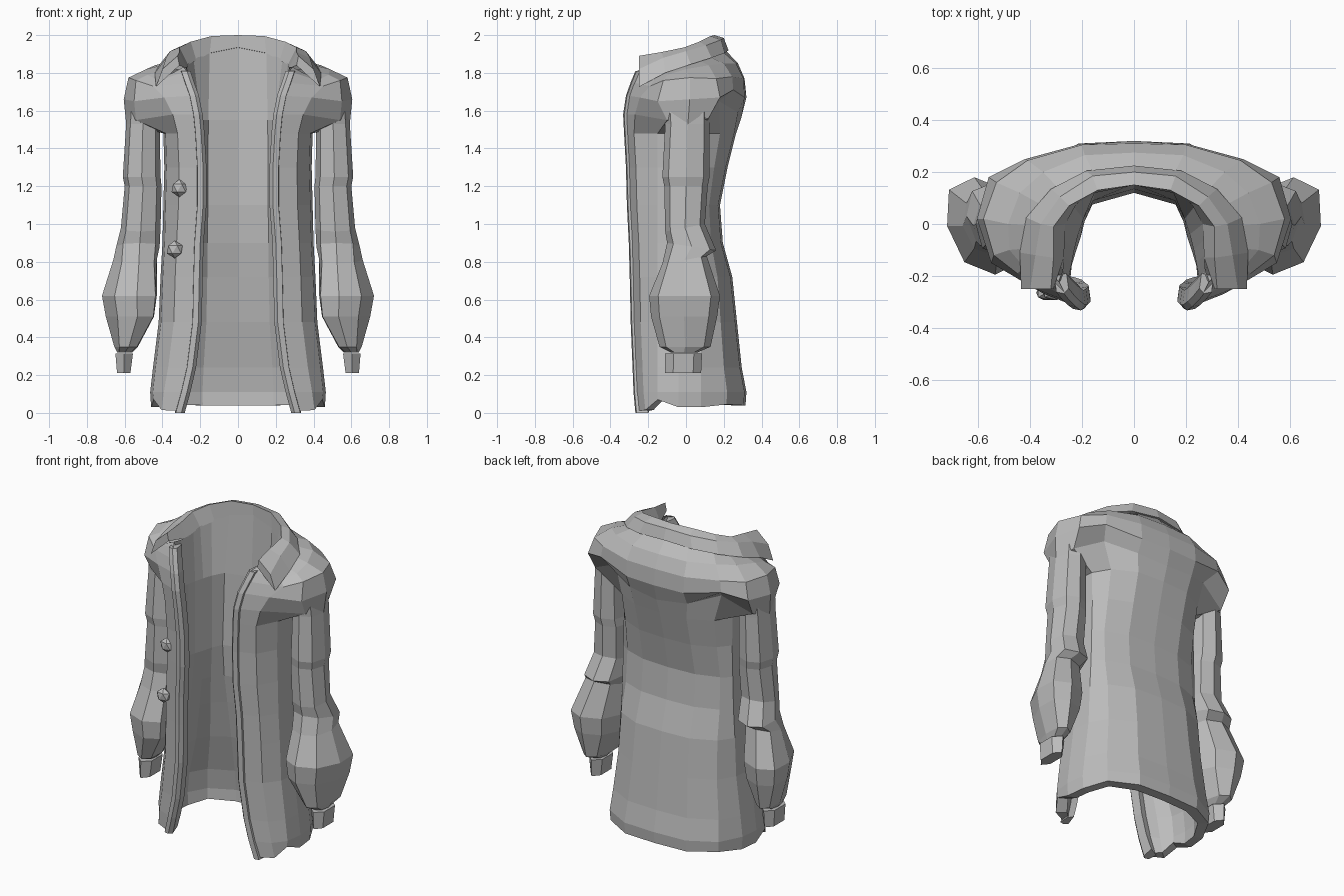
import bpy, bmesh, math

cloth = bpy.data.materials.new("grey_cloth")
cloth.diffuse_color = (0.5, 0.5, 0.5, 1)


def finish(name, bm, mirror=True):
    """Turn a bmesh into a flat-shaded object, mirrored across x."""
    me = bpy.data.meshes.new(name)
    bm.to_mesh(me)
    bm.free()
    me.materials.append(cloth)
    ob = bpy.data.objects.new(name, me)
    bpy.context.collection.objects.link(ob)
    if mirror:
        m = ob.modifiers.new("mirror", 'MIRROR')
        m.merge_threshold = 0.002
    return ob


def loft(name, rings, closed=True, caps=(True, True)):
    """Skin a list of equal-length point rows."""
    bm = bmesh.new()
    vs = [[bm.verts.new(p) for p in ring] for ring in rings]
    n = len(rings[0])
    for a, b in zip(vs, vs[1:]):
        for i in range(n if closed else n - 1):
            j = (i + 1) % n
            bm.faces.new((a[i], b[i], b[j], a[j]))
    if closed:
        if caps[0]:
            bm.faces.new(vs[0])
        if caps[1]:
            bm.faces.new(vs[-1][::-1])
        bmesh.ops.recalc_face_normals(bm, faces=bm.faces)
    return finish(name, bm)


# Coat body: z, back depth, side width, front edge x, front depth
levels = [
    (0.03, 0.315, 0.46, 0.29, -0.26),
    (0.11, 0.32, 0.465, 0.26, -0.27),
    (0.24, 0.295, 0.45, 0.23, -0.275),
    (0.48, 0.27, 0.42, 0.20, -0.285),
    (0.72, 0.245, 0.41, 0.195, -0.29),
    (0.90, 0.195, 0.40, 0.19, -0.295),
    (1.10, 0.18, 0.395, 0.175, -0.305),
    (1.30, 0.22, 0.39, 0.175, -0.31),
    (1.48, 0.265, 0.395, 0.185, -0.32),
]
hem_drop = [0.01, 0.01, 0.015, 0.0, 0.0, 0.04, -0.015, -0.02]
rows = []
for k, (z, back, side, edge, front) in enumerate(levels):
    row = [(0, back), (side * 0.46, back - 0.01), (side * 0.82, back * 0.68),
           (side * 0.97, 0.08), (side, -0.04), (side * 0.97, -0.15),
           ((side + edge) / 2 + 0.03, front + 0.045), (edge + 0.01, front)]
    rows.append([(x, y, z + (hem_drop[i] if k == 0 else 0))
                 for i, (x, y) in enumerate(row)])

# Shoulder yoke continues the body up to the neckline
rows += [
    [(0, .295, 1.57), (.2, .275, 1.59), (.37, .175, 1.65), (.55, .12, 1.56),
     (.592, .01, 1.53), (.54, -.10, 1.55), (.345, -.27, 1.58), (.205, -.325, 1.58)],
    [(0, .32, 1.67), (.2, .31, 1.67), (.42, .25, 1.71), (.56, .18, 1.67),
     (.605, .02, 1.66), (.55, -.15, 1.65), (.39, -.245, 1.67), (.225, -.31, 1.68)],
    [(0, .31, 1.77), (.2, .305, 1.77), (.41, .245, 1.78), (.53, .16, 1.77),
     (.58, .02, 1.775), (.54, -.12, 1.76), (.45, -.19, 1.73), (.25, -.285, 1.75)],
    [(0, .275, 1.85), (.19, .265, 1.85), (.35, .20, 1.85), (.44, .12, 1.84),
     (.485, .0, 1.82), (.48, -.10, 1.79), (.42, -.17, 1.76), (.27, -.26, 1.81)],
    [(0, .20, 1.93), (.15, .185, 1.92), (.27, .115, 1.89), (.33, .06, 1.87),
     (.36, -.01, 1.85), (.37, -.09, 1.82), (.36, -.17, 1.79), (.29, -.22, 1.83)],
]
loft("coat_body", rows, closed=False)

# Lining: close inner wall at the waist, following the skirt lower down
lining = [
    [(0, .155, 1.945), (.15, .125, 1.915), (.235, .07, 1.87), (.265, 0, 1.85),
     (.27, -.06, 1.84), (.27, -.12, 1.83), (.275, -.18, 1.83), (.29, -.22, 1.83)],
    [(0, .135, 1.55), (.157, .09, 1.55), (.195, .02, 1.55), (.215, -.04, 1.55),
     (.23, -.10, 1.55), (.24, -.15, 1.55), (.25, -.2, 1.55), (.22, -.26, 1.55)]]
waist = [(0, .12), (.16, .075), (.19, .01), (.205, -.05), (.225, -.11),
         (.24, -.16), (.245, -.21)]
for k in range(6, -1, -1):
    z, back, side, edge, front = levels[k]
    t = min(1, max(0, (1.1 - z) / .86))
    ring_pts = []
    for (wx, wy), (ox, oy, oz) in zip(waist, rows[k]):
        ix, iy = ox * .88, oy * .8
        ring_pts.append((wx + (ix - wx) * t, wy + (iy - wy) * t,
                         oz if k == 0 else z))
    ring_pts.append((edge + .02, front + .05, rows[k][-1][2]))
    lining.append(ring_pts)
lining.append(rows[0])
loft("lining", lining, closed=False)

# Flat trim wrapped round each front opening
trim = []
for k, row in enumerate(rows[:-1]):
    x, y, z = row[-1]
    z = 0.0 if k == 0 else z
    trim.append([(x - .01, y + .07, z + (.02 if k == 0 else 0)),
                 (x - .018, y + .012, z), (x, y - .008, z),
                 (x + .03, y - .002, z), (x + .035, y + .06, z)])
loft("front_trim", trim)

# Folded collar ending in a pointed lapel
collar = [
    [(0, .15, 1.935), (0, .15, 2.0), (0, .20, 1.985), (0, .225, 1.92)],
    [(.15, .12, 1.905), (.14, .13, 1.995), (.16, .185, 1.975), (.185, .205, 1.905)],
    [(.22, .08, 1.865), (.25, .07, 1.965), (.285, .105, 1.945), (.32, .135, 1.88)],
    [(.265, 0, 1.845), (.31, -.01, 1.935), (.36, 0, 1.915), (.415, .025, 1.845)],
    [(.27, -.13, 1.825), (.31, -.13, 1.91), (.38, -.12, 1.88), (.44, -.11, 1.80)],
    [(.31, -.25, 1.84), (.32, -.25, 1.89), (.40, -.25, 1.82), (.435, -.25, 1.725)],
]
loft("collar", collar, caps=(False, True))


def ring(z, x0, x1, y0, y1, sides=8, turn=0, tilt=0, shear=0):
    """Rounded-square ring; shear slides the back outward, tilt lifts it."""
    cx, cy, rx, ry = (x0 + x1) / 2, (y0 + y1) / 2, (x1 - x0) / 2, (y1 - y0) / 2
    pts = []
    for i in range(sides):
        a = 2 * math.pi * i / sides + turn
        c, s = math.cos(a), math.sin(a)
        c = math.copysign(abs(c) ** .85, c)
        s = math.copysign(abs(s) ** .85, s)
        pts.append((cx + rx * c + shear * s, cy + ry * s, z + tilt * s))
    return pts


# Sleeves: narrow upper arm, creased elbow, puffed forearm
sleeve = [ring(*r[:5], tilt=r[5], shear=r[6]) for r in [
    (1.66, .43, .58, -.12, .13, 0, 0), (1.53, .415, .592, -.11, .125, 0, 0),
    (1.25, .41, .61, -.125, .125, 0, 0), (1.20, .405, .60, -.115, .115, 0, 0),
    (0.98, .41, .62, -.11, .10, .02, 0), (0.88, .415, .645, -.10, .16, -.02, .01),
    (0.81, .43, .66, -.125, .11, .02, .02), (0.62, .43, .72, -.195, .18, 0, .04),
    (0.51, .445, .70, -.185, .165, 0, .04), (0.35, .53, .655, -.14, .13, 0, .015),
    (0.32, .56, .64, -.08, .06, 0, 0)]]
loft("sleeve", sleeve)

# Cuffs
loft("cuff", [ring(.315, .55, .655, -.11, .085, 6, math.pi / 6),
              ring(.21, .565, .645, -.11, .08, 6, math.pi / 6)])

# Faceted buttons on one front panel
for i, (x, z) in enumerate([(-.31, 1.19), (-.335, .865)]):
    bm = bmesh.new()
    bmesh.ops.create_icosphere(bm, subdivisions=1, radius=0.047)
    for v in bm.verts:
        v.co = (v.co.x + x, v.co.y * 0.7 - .265, v.co.z + z)
    finish("button_%d" % (i + 1), bm, mirror=False)
